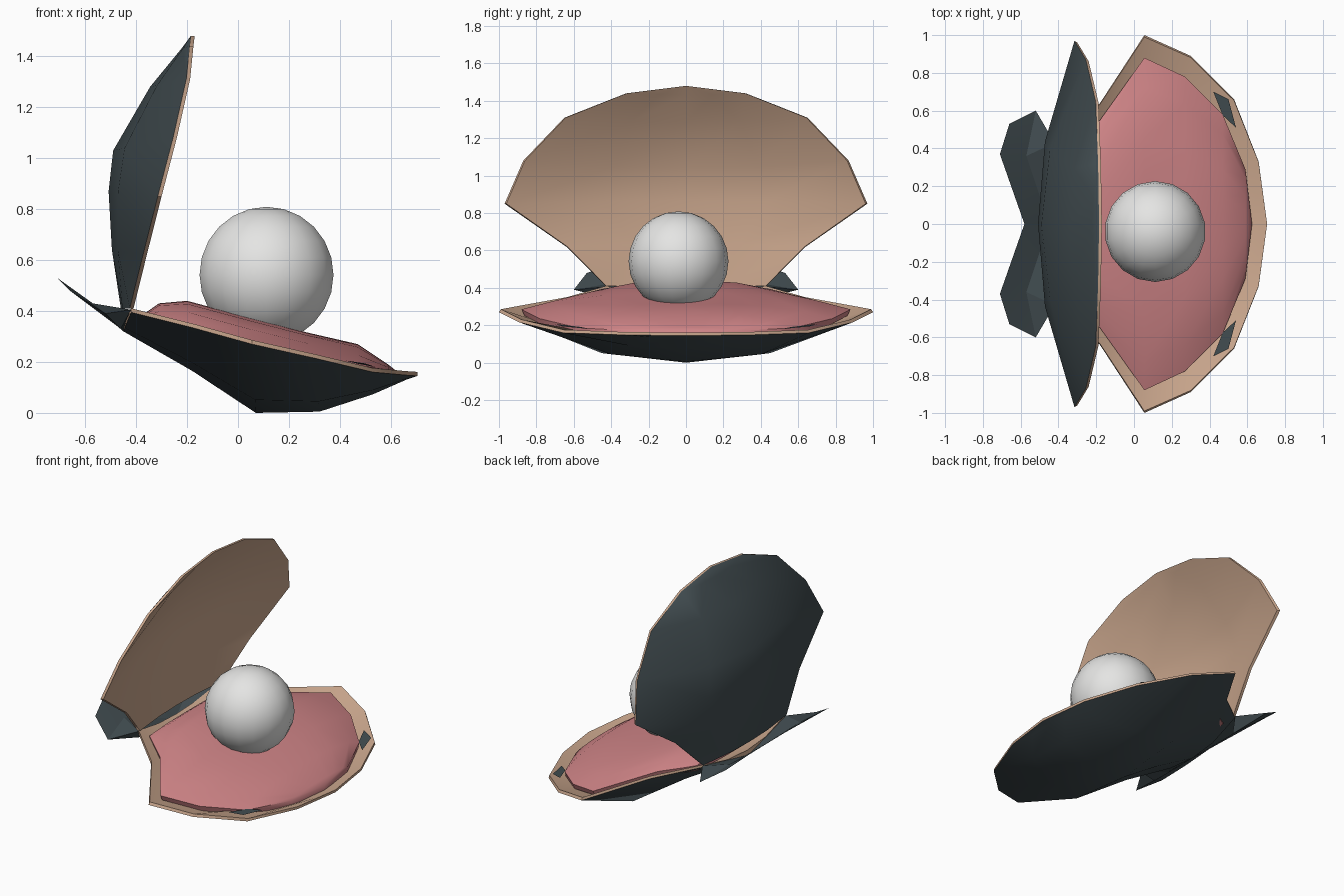
import bpy, bmesh, math

if "Cube" in bpy.data.objects:
    bpy.data.objects.remove(bpy.data.objects["Cube"])


def material(name, rgb):
    m = bpy.data.materials.new(name)
    m.diffuse_color = (*rgb, 1)
    m.use_nodes = True
    m.node_tree.nodes["Principled BSDF"].inputs["Base Color"].default_value = m.diffuse_color
    return m


SLATE = material("dark_slate", (0.055, 0.075, 0.083))
BEIGE = material("beige_lining", (0.60, 0.39, 0.27))
PINK = material("pink_flesh", (0.62, 0.23, 0.24))
WHITE = material("pearl_white", (0.78, 0.78, 0.77))


def finish(name, bm, mats, angle=50):
    """Turn a bmesh into a smooth object with sharp creases kept."""
    bmesh.ops.remove_doubles(bm, verts=bm.verts, dist=1e-4)
    bmesh.ops.recalc_face_normals(bm, faces=bm.faces)
    me = bpy.data.meshes.new(name)
    bm.to_mesh(me)
    bm.free()
    ob = bpy.data.objects.new(name, me)
    bpy.context.collection.objects.link(ob)
    for m in mats:
        me.materials.append(m)
    bpy.ops.object.select_all(action='DESELECT')
    ob.select_set(True)
    bpy.context.view_layer.objects.active = ob
    bpy.ops.object.shade_smooth_by_angle(angle=math.radians(angle))
    return ob


def sheet(bm, rows, section, mat):
    """Loft cross rows: (half width, rim x, rim z, centre x, centre z)."""
    full = [(-f, h) for f, h in reversed(section[1:])] + section
    grid = []
    for w, rx, rz, cx, cz in rows:
        grid.append([bm.verts.new((rx + h * (cx - rx), f * w, rz + h * (cz - rz)))
                     for f, h in full])
    for i in range(len(grid) - 1):
        for j in range(len(full) - 1):
            quad = [grid[i][j], grid[i][j + 1], grid[i + 1][j + 1], grid[i + 1][j]]
            if i == len(grid) - 2:      # the tip row is a single point
                quad = quad[:3]
                grid[i + 1][j + 1].co.y = 0
            bm.faces.new(quad).material_index = mat
    tip = grid[-1][1]
    for v in grid[-1]:
        v.co = tip.co
    # boundary loop: one side, the tip, the other side, the hinge edge
    return [r[0] for r in grid] + [r[-1] for r in reversed(grid[:-1])] + grid[0][-2:0:-1]


def closed_loft(name, outer, inner, sec_out, sec_in, mats, inner_mat):
    bm = bmesh.new()
    a = sheet(bm, outer, sec_out, 0)
    b = sheet(bm, inner, sec_in, inner_mat)
    for i in range(len(a)):
        k = (i + 1) % len(a)
        bm.faces.new((a[i], a[k], b[k], b[i])).material_index = inner_mat
    return finish(name, bm, mats)


def shell(name, rows, offset):
    ox, oz = offset
    inner = [(w * 0.99, rx + ox, rz + oz, rx + ox + 0.8 * (cx - rx), rz + oz + 0.8 * (cz - rz))
             for w, rx, rz, cx, cz in rows]
    sec = [(0, 1), (0.45, 0.81), (1, 0)]
    closed_loft(name, rows, inner, sec, sec, [SLATE, BEIGE], 1)


# Lower shell, tilted forward
shell("lower_shell", [
    (0.43, -0.42, 0.395, -0.45, 0.32), (0.64, -0.18, 0.335, -0.18, 0.165),
    (1.0, 0.055, 0.27, 0.07, 0.0), (0.89, 0.30, 0.215, 0.32, 0.005),
    (0.66, 0.53, 0.16, 0.53, 0.073), (0.33, 0.66, 0.148, 0.66, 0.13),
    (0, 0.705, 0.145, 0.705, 0.145)], (0, 0.016))

# Upper shell, standing open
shell("upper_shell", [
    (0.43, -0.425, 0.41, -0.46, 0.41), (0.64, -0.373, 0.62, -0.495, 0.64),
    (0.97, -0.315, 0.85, -0.508, 0.87), (0.87, -0.255, 1.08, -0.49, 1.03),
    (0.65, -0.203, 1.31, -0.345, 1.28), (0.32, -0.19, 1.44, -0.222, 1.43),
    (0, -0.185, 1.48, -0.185, 1.48)], (0.015, 0))

# Flesh cushion filling the lower shell
top = [(0.40, -0.36, 0.38, -0.36, 0.395), (0.44, -0.31, 0.37, -0.31, 0.43),
       (0.55, -0.18, 0.35, -0.20, 0.44), (0.88, 0.055, 0.285, 0.055, 0.372),
       (0.78, 0.27, 0.235, 0.27, 0.316), (0.58, 0.47, 0.187, 0.47, 0.27),
       (0.29, 0.59, 0.17, 0.59, 0.19), (0, 0.625, 0.162, 0.625, 0.162)]
bottom = [(w * 0.98, rx, rz - 0.035, rx, rz - 0.05) for w, rx, rz, cx, cz in top]
closed_loft("flesh", top, bottom, [(0, 1), (0.25, 0.97), (0.5, 0.86), (0.82, 0.48), (1, 0)],
            [(0, 1), (0.25, 1), (0.5, 0.8), (0.82, 0.4), (1, 0)], [PINK], 0)

# Pearl
bpy.ops.mesh.primitive_uv_sphere_add(segments=18, ring_count=12, radius=0.267,
                                     location=(0.112, -0.04, 0.542))
pearl = bpy.context.object
pearl.name = "pearl"
pearl.data.materials.append(WHITE)
bpy.ops.object.shade_smooth()

# Hinge ears: a folded fan on each side of the back
outline = [(-0.42, 0.43, 0.405), (-0.52, 0.60, 0.39), (-0.66, 0.53, 0.48),
           (-0.71, 0.37, 0.53), (-0.58, 0, 0.43), (-0.45, 0, 0.32)]
bm = bmesh.new()
for s in (1, -1):
    hub = bm.verts.new((-0.57, 0.36 * s, 0.43))
    ring = [bm.verts.new((x, y * s, z)) for x, y, z in outline]
    low = bm.verts.new((-0.46, 0.36 * s, 0.33))
    for i in range(5):
        bm.faces.new((hub, ring[i], ring[i + 1]))
        bm.faces.new((low, ring[i + 1], ring[i]))
    bm.faces.new((hub, ring[5], ring[0]))
finish("hinge_ears", bm, [SLATE], 20)

# Dark patches on the front rim
bm = bmesh.new()
for s in (1, -1):
    bm.faces.new([bm.verts.new((x, y * s, z)) for x, y, z in (
        (0.42, 0.70, 0.206), (0.50, 0.66, 0.194), (0.54, 0.51, 0.18), (0.47, 0.575, 0.193))])
ob = finish("rim_patches", bm, [SLATE])
for p in ob.data.polygons:
    if p.normal.z < 0:
        p.flip()
